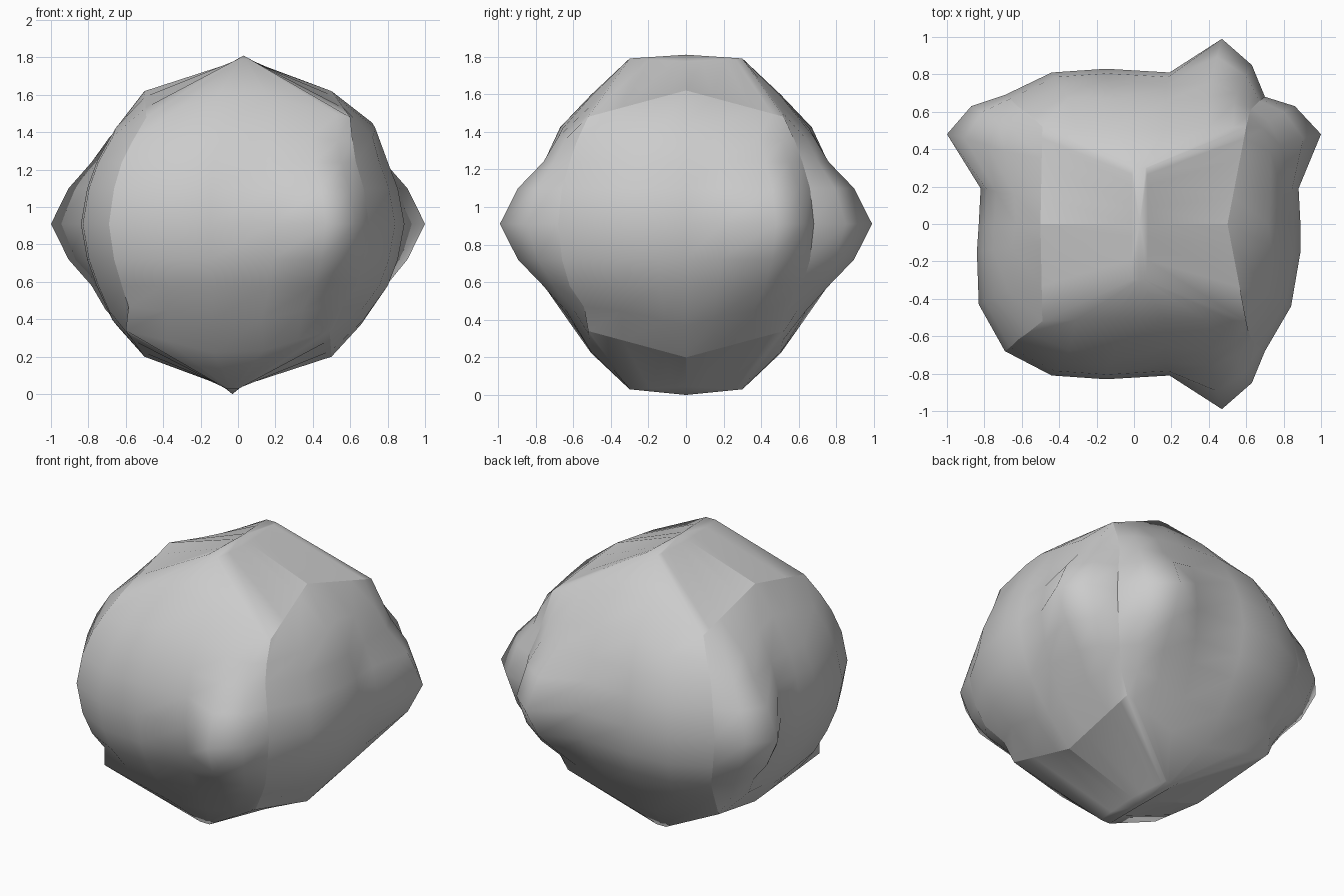
import bpy, bmesh
from math import copysign

if "Cube" in bpy.data.objects:
    bpy.data.objects.remove(bpy.data.objects["Cube"])

MID = 0.91

# Mid-height outline: (x, y, nose push x, nose push y), counter-clockwise
front = [(-0.69, -0.68, 0, 0), (-0.44, -0.81, 0, 0), (-0.15, -0.83, 0, 0),
         (0.19, -0.81, 0, 0), (0.45, -0.81, 0.02, -0.18),
         (0.61, -0.76, 0.02, -0.09)]
right = [(0.70, -0.68, 0, 0), (0.84, -0.44, 0, 0), (0.89, -0.15, 0, 0),
         (0.89, 0.0, 0, 0), (0.88, 0.19, 0, 0), (0.85, 0.46, 0.15, 0.02),
         (0.79, 0.60, 0.07, 0.03)]
back = [(x, -y, nx, -ny) for x, y, nx, ny in reversed(front[1:])]
left = [(-0.80, 0.60, -0.07, 0.03), (-0.85, 0.46, -0.15, 0.02),
        (-0.82, 0.19, 0, 0), (-0.83, 0.0, 0, 0), (-0.84, -0.15, 0, 0),
        (-0.83, -0.43, 0, 0)]
outline = front + right + [(0.70, 0.68, 0, 0)] + back + [(-0.69, 0.69, 0, 0)] + left
count = len(outline)
CORNERS = (0, 6, 13, 19)
SIDE_MIDDLES = (9, 23)
SIDES = list(range(6, 13)) + list(range(19, count))
bm = bmesh.new()


def body_ring(h, sx, sy, nose, stretch=0):
    ring = []
    for x, y, nx, ny in outline:
        c = stretch * min(1, abs(x * y) / 0.48)
        z = h - copysign(0.10 * c, h)
        # the upper body leans right, the lower body leans left
        lean = 0.02 if abs(h) > 0.5 else 0
        ring.append(bm.verts.new((x * sx * (1 + 0.08 * c) + nx * nose + copysign(lean, h),
                                  y * sy * (1 + 0.08 * c) + ny * nose, MID + z)))
    return ring


def rim_ring(s):
    """Straight-edged rim where the wall meets the cap; s is +1 top, -1 bottom."""
    ring = []
    for i, (x, y, _, _) in enumerate(outline):
        corner_x = 0.60 if x * s > 0 else 0.49
        if i in SIDES or i in CORNERS:
            t = min(1, abs(y) / 0.68)
            p = (copysign(0.50 + (corner_x - 0.50) * t, x),
                 copysign(0.52 * t, y), 0.71 - 0.14 * t)
        else:
            t = abs(x) / 0.69
            p = (copysign(corner_x * t, x), copysign(0.50 + 0.02 * t, y),
                 0.72 - 0.15 * t)
        ring.append(bm.verts.new((p[0], p[1], MID + s * p[2])))
    return ring


def ridge_ring(s):
    ring = []
    for x, y, _, _ in outline:
        ry = max(-0.3, min(0.3, y * 0.44))
        ring.append(bm.verts.new((0.03 * s + 0.05 * x, ry,
                                  MID + s * (0.865 + 0.05 * abs(ry)))))
    return ring


upper = [(0.19, 0.96, 0.97, 0.6), (0.33, 0.90, 0.91, 0.12), (0.54, 0.785, 0.79, 0, 1)]
lower = [(-r[0],) + r[1:] for r in reversed(upper)]
lower[0] = (-0.54, 0.76, 0.74, 0, 1)
rings = [ridge_ring(-1), rim_ring(-1)]
rings += [body_ring(*r) for r in lower + [(0, 1, 1, 1)] + upper]
rings += [rim_ring(1), ridge_ring(1)]

# Side walls and sloping caps
for lo, hi in zip(rings, rings[1:]):
    for i in range(count):
        j = (i + 1) % count
        bm.faces.new((lo[i], lo[j], hi[j], hi[i]))

# Top and bottom points
for ring, x, z in ((rings[-1], 0.03, 1.81), (rings[0], -0.03, 0.0)):
    tip = bm.verts.new((x, 0, z))
    for i in range(count):
        bm.faces.new((ring[i], ring[(i + 1) % count], tip))

bmesh.ops.recalc_face_normals(bm, faces=bm.faces)
for f in bm.faces:
    f.smooth = True


def crease(a, b):
    edge = bm.edges.get((a, b))
    if edge:
        edge.smooth = False


# Sharp seams: upright corners, side panel rims, cap centre lines
for i in CORNERS:
    for lo, hi in zip(rings[1:-2], rings[2:-1]):
        crease(lo[i], hi[i])
for rim, ridge in ((rings[1], rings[0]), (rings[-2], rings[-1])):
    for i in SIDES:
        crease(rim[i], rim[(i + 1) % count])
    for i in SIDE_MIDDLES:
        crease(rim[i], ridge[i])

mesh = bpy.data.meshes.new("boulder")
bm.to_mesh(mesh)
bm.free()
boulder = bpy.data.objects.new("boulder", mesh)
bpy.context.collection.objects.link(boulder)
